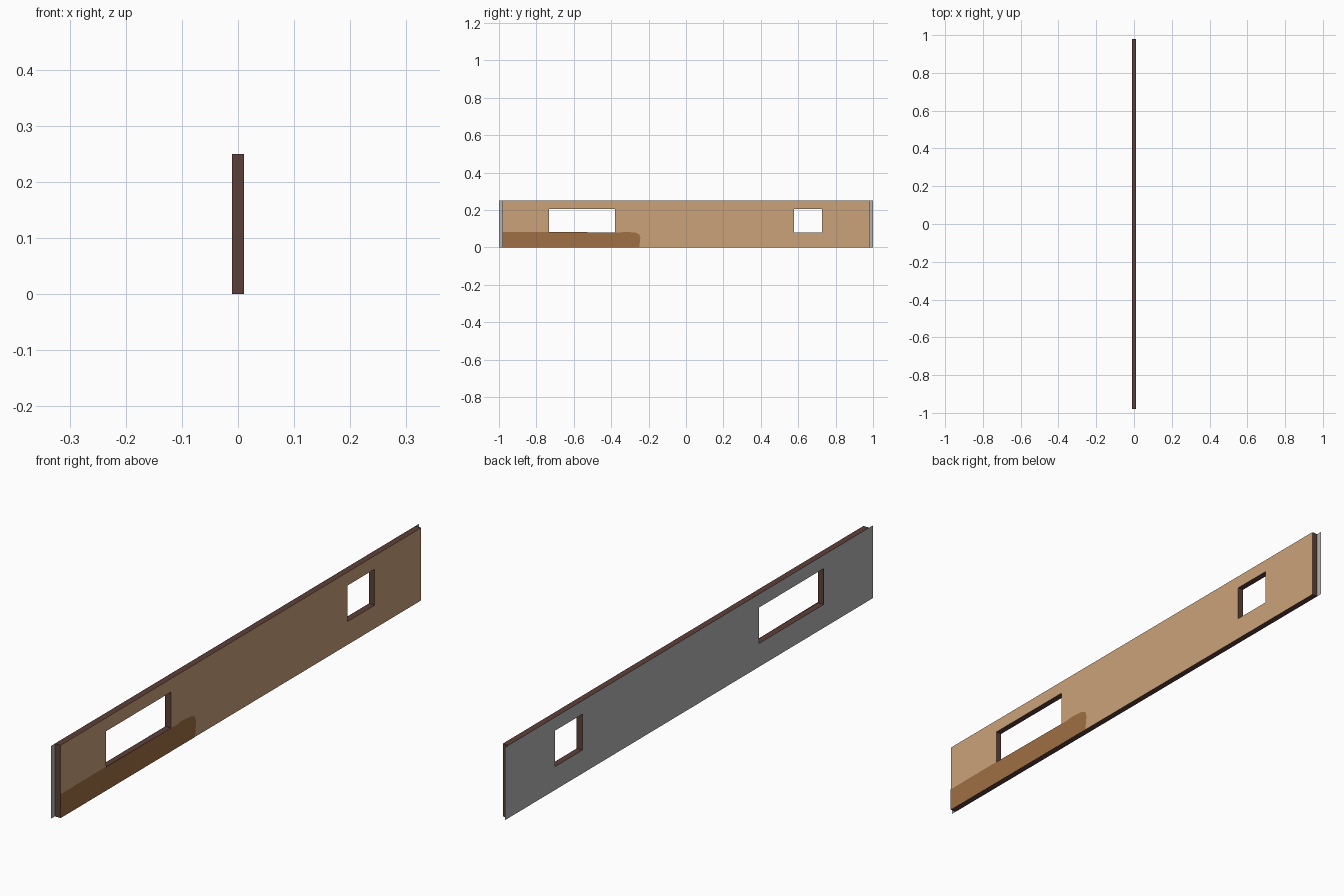
import bpy, bmesh, math

if "Cube" in bpy.data.objects:
    bpy.data.objects.remove(bpy.data.objects["Cube"])


def lin(h):
    vals = [int(h[i:i + 2], 16) / 255 for i in (0, 2, 4)]
    return tuple(v / 12.92 if v <= 0.04045 else ((v + 0.055) / 1.055) ** 2.4 for v in vals) + (1,)


def material(name, h):
    m = bpy.data.materials.new(name)
    m.diffuse_color = lin(h)
    m.use_nodes = True
    m.node_tree.nodes["Principled BSDF"].inputs["Base Color"].default_value = m.diffuse_color
    return m


tan = material("tan plaster", "CBA27A")
stain = material("brown stain", "9F6F43")
dark = material("dark brown edge", "5D4037")
grey = material("grey backing", "B4B4B4")

# Window openings: y range; both share the same z range
HOLES = [(-0.733, -0.38), (0.578, 0.727)]
Z0, Z1, TOP = 0.08, 0.204, 0.25


def finish(name, bm, mats):
    me = bpy.data.meshes.new(name)
    bm.to_mesh(me)
    bm.free()
    for m in mats:
        me.materials.append(m)
    ob = bpy.data.objects.new(name, me)
    bpy.context.collection.objects.link(ob)
    return ob


def pierced_sheet(x, half, facing):
    """Flat sheet in the yz plane with the window openings left out."""
    bm = bmesh.new()
    ys = [-half] + [y for h in HOLES for y in h] + [half]
    zs = [0, Z0, Z1, TOP]
    grid = [[bm.verts.new((x, y, z)) for z in zs] for y in ys]
    for i in range(len(ys) - 1):
        for j in range(len(zs) - 1):
            if j == 1 and i in (1, 3):
                continue
            f = bm.faces.new((grid[i][j], grid[i + 1][j], grid[i + 1][j + 1], grid[i][j + 1]))
            if facing < 0:
                f.normal_flip()
    return bm


# Wall core: tan on its outer face, dark on every edge and window reveal
bm = pierced_sheet(-0.0105, 0.98, -1)
ext = bmesh.ops.extrude_face_region(bm, geom=bm.faces[:], use_keep_orig=True)
moved = [v for v in ext["geom"] if isinstance(v, bmesh.types.BMVert)]
bmesh.ops.translate(bm, verts=moved, vec=(0.0215, 0, 0))
bmesh.ops.recalc_face_normals(bm, faces=bm.faces[:])
for f in bm.faces:
    f.material_index = 0 if f.normal.x > 0.5 else 1
finish("wall_core", bm, [tan, dark])

# Thin inner backing sheet, slightly longer than the core
finish("backing_sheet", pierced_sheet(-0.011, 1.0, -1), [grey])

# Stain along the foot of the wall, with a scalloped upper edge
bm = bmesh.new()
outline = [(-0.98, 0.0), (-0.25, 0.0), (-0.247, 0.03), (-0.244, 0.05), (-0.25, 0.07), (-0.268, 0.079)]
n = 60
for i in range(n + 1):
    y = -0.28 - 0.70 * i / n
    z = 0.077 + 0.006 * abs(math.sin((y + 0.28) * 38))
    if HOLES[0][0] - 0.005 < y < HOLES[0][1] + 0.005:
        z = min(z, Z0)
    outline.append((y, z))
bm.faces.new([bm.verts.new((0.0115, y, z)) for y, z in outline])
bmesh.ops.triangulate(bm, faces=bm.faces[:])
finish("foot_stain", bm, [stain])
